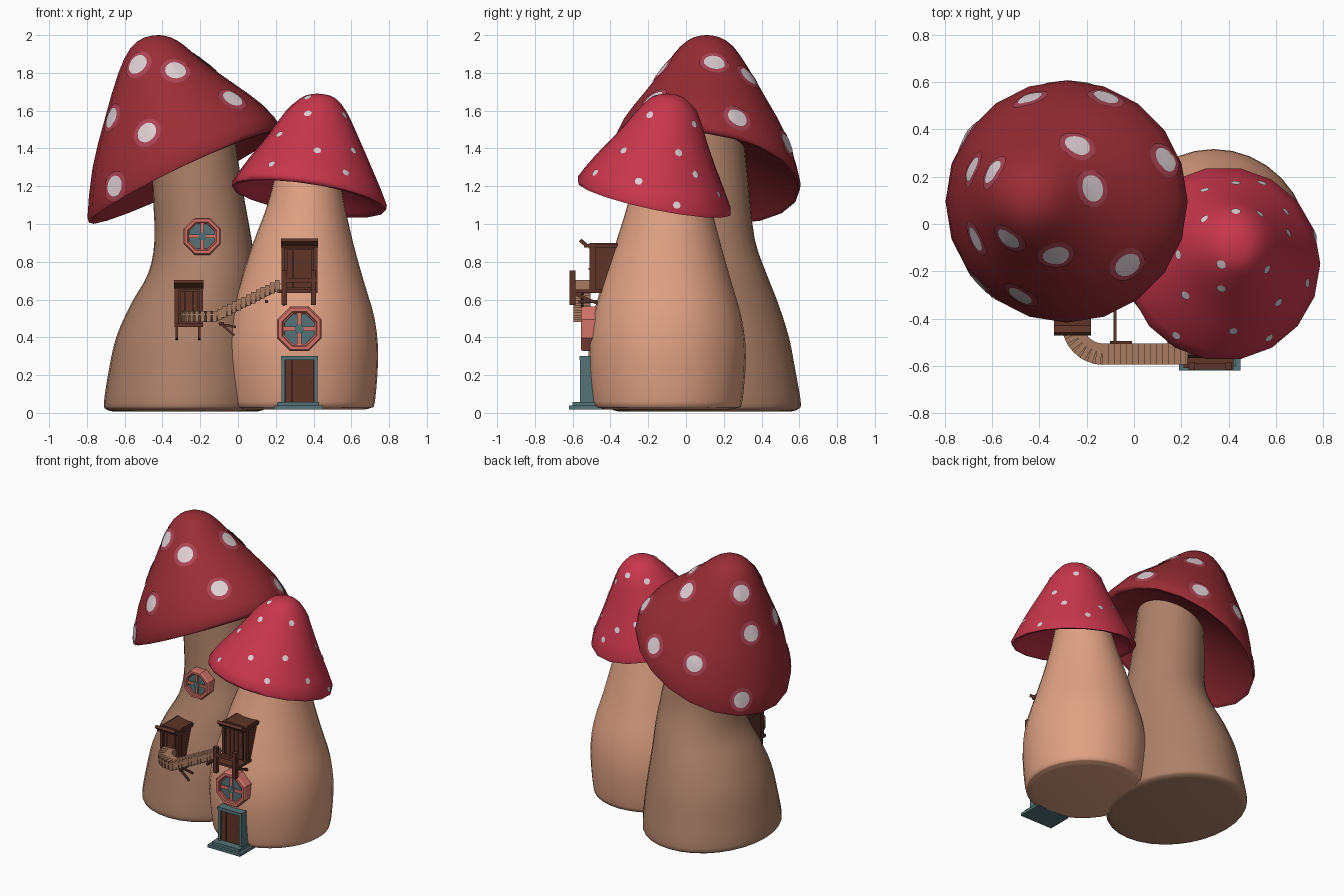
import bpy, math
from mathutils import Vector
from mathutils.bvhtree import BVHTree

if "Cube" in bpy.data.objects:
    bpy.data.objects.remove(bpy.data.objects["Cube"])


def mat(name, r, g, b):
    m = bpy.data.materials.new(name)
    lin = [((c / 255 + 0.055) / 1.055) ** 2.4 for c in (r, g, b)]
    m.diffuse_color = (*lin, 1)
    m.use_nodes = True
    m.node_tree.nodes["Principled BSDF"].inputs["Base Color"].default_value = m.diffuse_color
    return m


BIG_CAP = mat("dark red", 154, 45, 54)
SMALL_CAP = mat("bright red", 200, 54, 76)
BIG_STEM = mat("brown beige", 173, 129, 105)
SMALL_STEM = mat("peach", 224, 162, 132)
WHITE = mat("spot white", 222, 208, 212)
HALO = mat("spot halo pink", 172, 68, 84)
WOOD = mat("dark wood", 94, 53, 40)
STEP = mat("light wood", 168, 124, 98)
PINK = mat("frame pink", 212, 116, 105)
TEAL = mat("teal", 84, 116, 120)


def add(name, verts, faces, m, angle=None):
    me = bpy.data.meshes.new(name)
    me.from_pydata([tuple(v) for v in verts], [], faces)
    me.materials.append(m)
    ob = bpy.data.objects.new(name, me)
    bpy.context.collection.objects.link(ob)
    if angle:
        bpy.ops.object.select_all(action='DESELECT')
        ob.select_set(True)
        bpy.context.view_layer.objects.active = ob
        bpy.ops.object.shade_smooth_by_angle(angle=math.radians(angle))
    return ob


def smooth_rings(rings, sub):
    # Catmull-Rom interpolation between the key rings
    out = []
    for i in range(len(rings) - 1):
        p = [rings[max(0, min(len(rings) - 1, i + k))] for k in (-1, 0, 1, 2)]
        for s in range(sub):
            t = s / sub
            out.append([0.5 * (2 * b + (c - a) * t + (2 * a - 5 * b + 4 * c - d) * t * t
                               + (3 * b - a - 3 * c + d) * t ** 3) for a, b, c, d in zip(*p)])
    return out + [rings[-1]]


def loft(name, rings, n, m, sub=1, angle=None, start=0.0):
    # each ring: centre x, y, z, radius in x, radius in y, slope in x, slope in y
    vs, fs = [], []
    rings = smooth_rings(rings, sub)
    for cx, cy, cz, r, ry, a, b in rings:
        for k in range(n):
            t = start + 2 * math.pi * k / n
            dx, dy = r * math.cos(t), ry * math.sin(t)
            vs.append((cx + dx, cy + dy, cz + a * dx + b * dy))
    for i in range(len(rings) - 1):
        for k in range(n):
            j = (k + 1) % n
            fs.append((i * n + k, i * n + j, (i + 1) * n + j, (i + 1) * n + k))
    fs += [tuple(range(n))[::-1], tuple(range(len(vs) - n, len(vs)))]
    return add(name, vs, fs, m, angle), BVHTree.FromPolygons([Vector(v) for v in vs], fs)


def box(name, x0, x1, y0, y1, z0, z1, m):
    vs = [(x, y, z) for z in (z0, z1) for x, y in ((x0, y0), (x1, y0), (x1, y1), (x0, y1))]
    fs = [(3, 2, 1, 0), (4, 5, 6, 7), (0, 1, 5, 4), (1, 2, 6, 5), (2, 3, 7, 6), (3, 0, 4, 7)]
    return add(name, vs, fs, m)


def beam(name, p, q, w, m):
    p, q = Vector(p), Vector(q)
    h = (q - p).length / 2
    ob = box(name, -w / 2, w / 2, -w / 2, w / 2, -h, h, m)
    ob.location = (p + q) / 2
    ob.rotation_euler = (q - p).to_track_quat('Z', 'Y').to_euler()


def spot(name, tree, p, r, off, m):
    # disc laid on the cap: found from above by x, y, or nearest to x, y, z
    if len(p) == 3:
        hit, nor, _, _ = tree.find_nearest(Vector(p))
    else:
        hit, nor, _, _ = tree.ray_cast(Vector((*p, 4)), Vector((0, 0, -1)))
    if hit is None:
        return
    u = nor.orthogonal().normalized()
    v = nor.cross(u)
    n = 16

    def lay(p):
        q, qn, _, _ = tree.find_nearest(p)
        return q + qn * off
    vs = [lay(hit)]
    for f in (0.5, 1):
        for k in range(n):
            t = 2 * math.pi * k / n
            vs.append(lay(hit + (u * math.cos(t) + v * math.sin(t)) * r * f))
    fs = []
    for k in range(n):
        j = (k + 1) % n
        fs += [(0, 1 + k, 1 + j), (1 + k, 1 + n + k, 1 + n + j, 1 + j)]
    add(name, vs, fs, m, 60)


# stems: centre x, y, z, radius x, radius y
big_rings = [(-.28, .1, .008, .385, .46), (-.28, .1, .02, .42, .495), (-.28, .1, .055, .43, .508),
             (-.27, .1, .22, .415, .48), (-.26, .1, .4, .385, .445), (-.23, .1, .58, .335, .388),
             (-.19, .1, .74, .285, .325), (-.185, .1, .92, .257, .264), (-.215, .095, 1.2, .237, .237),
             (-.24, .085, 1.52, .215, .215)]
loft("big_stem", [(*r, 0, 0) for r in big_rings], 32, BIG_STEM, 3, 60)
small_rings = [(.34, -.1, .018, .33, .34), (.34, -.1, .028, .365, .375), (.34, -.1, .06, .385, .398),
               (.337, -.1, .3, .405, .417), (.34, -.1, .5, .383, .395), (.34, -.1, .7, .325, .338),
               (.345, -.095, .9, .265, .277), (.36, -.09, 1.1, .205, .22), (.37, -.09, 1.35, .15, .16)]
loft("small_stem", [(*r, 0, 0) for r in small_rings], 32, SMALL_STEM, 3, 60)

# caps, from the underside round the lip to the tip: centre, radius, slopes
big_rings = [(-.25, .1, 1.43, .15, .4, -.1), (-.27, .1, 1.36, .32, .45, -.12),
             (-.285, .1, 1.275, .46, .47, -.12), (-.285, .1, 1.25, .49, .47, -.12),
             (-.285, .095, 1.275, .512, .47, -.12), (-.32, .1, 1.465, .45, .37, -.1),
             (-.37, .105, 1.655, .335, .29, -.06), (-.415, .11, 1.835, .218, .16, -.03),
             (-.43, .11, 1.94, .14, .07, 0), (-.425, .11, 1.988, .07, 0, 0), (-.42, .11, 2.0, .004, 0, 0)]
_, big = loft("big_cap", [(*r[:4], *r[3:]) for r in big_rings], 20, BIG_CAP, 2, 60)
small_rings = [(.37, -.12, 1.27, .11, -.1, -.1), (.375, -.15, 1.22, .26, -.14, -.18),
               (.375, -.165, 1.15, .37, -.15, -.2), (.375, -.165, 1.135, .392, -.15, -.2),
               (.378, -.168, 1.16, .41, -.15, -.2), (.388, -.16, 1.315, .328, -.11, -.12),
               (.405, -.13, 1.455, .243, -.08, -.08), (.415, -.1, 1.59, .165, -.03, -.03),
               (.423, -.1, 1.662, .098, 0, 0), (.42, -.1, 1.684, .05, 0, 0), (.42, -.1, 1.69, .004, 0, 0)]
_, small = loft("small_cap", [(*r[:4], *r[3:]) for r in small_rings], 18, SMALL_CAP, 2, 60)

# cap spots
for p in [(-.44, .53), (-.12, .53), (-.24, .33), (-.18, .15), (.13, .27), (-.595, .22), (-.68, .23),
          (-.7, .37, 1.13), (-.665, -.06), (-.53, -.06), (-.33, -.13), (-.03, -.17), (-.48, -.3),
          (-.65, -.25, 1.2)]:
    spot("big_cap_spot_halo", big, p, .082, .005, HALO)
    spot("big_cap_spot", big, p, .056, .008, WHITE)
for p in [(.3, .14), (.43, .05), (.54, .17), (.53, .04), (.3, .02), (.64, .05), (.65, -.04), (.76, -.05),
          (.56, -.19), (.37, -.27), (.22, -.3), (.61, -.33), (.42, -.45), (.18, -.47), (.57, -.48),
          (.19, -.13), (.37, -.17), (.15, .08), (.43, .17), (.06, -.1), (.73, -.25)]:
    spot("small_cap_spot", small, p, .02, .005, WHITE)


# octagonal windows facing the front
def window(name, x, y, z, R, depth):
    rot = (math.pi / 2, 0, 0)
    prof = [(R, -depth), (R, -.012), (R * .93, 0), (R * .78, 0), (R * .74, -.008), (R * .68, -.01), (R * .66, -.03)]
    for part, rings, m in (("frame", prof, PINK), ("glass", [(R * .7, -.03), (R * .7, -.02)], TEAL)):
        ob, _ = loft(name + "_" + part, [(0, 0, h, r, r, 0, 0) for r, h in rings], 8, m, start=math.pi / 8)
        ob.location, ob.rotation_euler = (x, y, z), rot
    w, l = R * .09, R * .64
    box(name + "_upright", x - w, x + w, y + .012, y + .025, z - l, z + l, PINK)
    box(name + "_crossbar", x - l, x + l, y + .011, y + .025, z - w, z + w, PINK)
    hub, _ = loft(name + "_hub", [(0, 0, h, R * .2, R * .2, 0, 0) for h in (-.03, -.008)], 8, TEAL)
    hub.location, hub.rotation_euler = (x, y, z), rot


window("lower_window", .325, -.557, .445, .128, .1)
window("upper_window", -.19, -.215, .935, .106, .1)


def planks(name, x0, x1, y, z0, z1):
    w = (x1 - x0) / 4
    for i in range(4):
        box(name, x0 + i * w + .0006, x0 + (i + 1) * w - .0006, y, y + .02, z0, z1, WOOD)
    box(name + "_knob", x1 - .02, x1 - .01, y - .008, y, (z0 + z1) / 2 - .005, (z0 + z1) / 2 + .005, STEP)


# ground door with frame and steps
box("door_back", .24, .41, -.535, -.42, .03, .29, WOOD)
planks("door_plank", .25, .40, -.545, .05, .28)
for x in (.23, .402):
    box("door_post", x, x + .02, -.56, -.44, .03, .3, TEAL)
box("door_lintel", .228, .424, -.565, -.44, .28, .302, TEAL)
box("door_step_low", .19, .45, -.62, -.44, .018, .038, TEAL)
box("door_step_high", .21, .43, -.6, -.44, .038, .058, TEAL)


# wooden huts on the stems
def hut(name, x0, x1, yf, yb, z0, z1):
    box(name + "_wall", x0 + .008, x1 - .008, yf + .015, yb, z0, z1 - .02, WOOD)
    planks(name + "_door_plank", x0 + .03, x1 - .03, yf + .003, z0 + .02, z1 - .055)
    for x in (x0, x1 - .02):
        box(name + "_post", x, x + .02, yf, yf + .03, z0, z1 - .02, WOOD)
    box(name + "_lintel", x0, x1, yf - .006, yf + .03, z1 - .05, z1 - .035, WOOD)
    box(name + "_roof", x0 - .003, x1 + .003, yf - .03, yb, z1 - .045, z1 - .025, WOOD)
    lip = box(name + "_roof_lip", x0 - .003, x1 + .003, -.02, .02, -.01, .01, WOOD)
    lip.location, lip.rotation_euler = (0, yf - .035, z1 - .018), (-.7, 0, 0)


hut("upper_hut", .23, .42, -.51, -.25, .64, .92)
hut("lower_hut", -.335, -.185, -.415, -.2, .465, .7)

# upper porch with rail, and floors with legs
box("porch_floor", .21, .42, -.61, -.4, .635, .652, WOOD)
for x in (.245, .4):
    box("porch_post", x - .014, x + .014, -.618, -.585, .57, .66, WOOD)
    box("porch_rail_post", x - .014, x + .014, -.618, -.585, .65, .755, WOOD)
    beam("porch_brace", (x, -.6, .635), (x, -.42, .56), .016, WOOD)
box("porch_rail", .235, .42, -.615, -.59, .69, .715, WOOD)
box("lower_porch_floor", -.335, -.185, -.44, -.3, .455, .472, WOOD)
for x in (-.325, -.205):
    beam("lower_porch_leg", (x, -.4, .46), (x, -.4, .395), .014, WOOD)
    beam("lower_porch_brace", (x, -.4, .4), (x, -.3, .39), .014, WOOD)

# curved stairway between the huts
L1, L2, R = .03, .35, .13
total = L1 + R * math.pi / 2 + L2
count = 23
prev = None
for i in range(count):
    s = total * (i + .5) / count
    if s < L1:
        x, y, a = -.26, -.42 - s + .03, -math.pi / 2
    elif s < total - L2:
        t = (s - L1) / R
        x, y, a = -.13 - R * math.cos(t), -.42 - R * math.sin(t), t - math.pi / 2
    else:
        x, y, a = -.13 + s - (total - L2), -.55, 0
    z = .51 + max(0, x + .12) * .5
    for part, w, lo in (("stair_tread", .0115, -.03), ("stair_deck", .018, .005)):
        ob = box(part, -w, w, -.045, .045, lo, .015 if w > .012 else .03, STEP)
        ob.location, ob.rotation_euler = (x, y, z), (0, 0, a)
    if prev:
        beam("stair_spine", prev, (x, y, z - .022), .014, WOOD)
    prev = (x, y, z - .022)

# props holding up the stairway
beam("stair_prop", (-.08, -.55, .475), (-.08, -.2, .475), .014, WOOD)
beam("stair_prop_diagonal", (-.02, -.53, .41), (-.1, -.53, .48), .012, WOOD)
beam("stair_prop_cross", (-.1, -.5, .47), (-.01, -.5, .455), .012, WOOD)
beam("upper_stair_prop", (.15, -.57, .59), (.15, -.35, .59), .016, WOOD)
